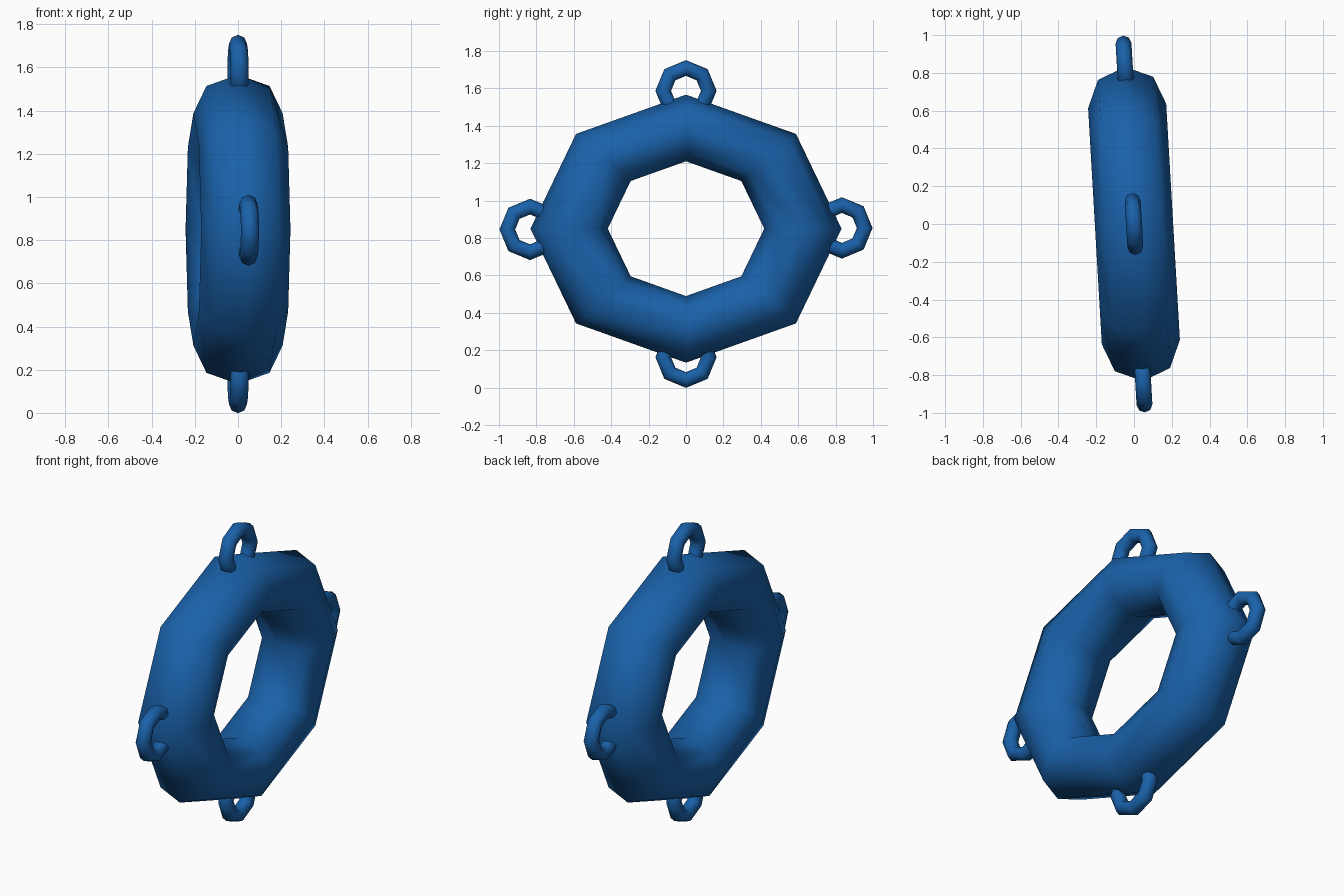
import bpy
import math

if "Cube" in bpy.data.objects:
    bpy.data.objects.remove(bpy.data.objects["Cube"])

TILT = 0.058      # slight turn about the vertical axis
CENTRE_Z = 0.85

blue = bpy.data.materials.new("blue")
blue.diffuse_color = (0.01, 0.12, 0.40, 1)
blue.use_nodes = True
blue.node_tree.nodes["Principled BSDF"].inputs["Base Color"].default_value = blue.diffuse_color


def ring(name, loc, major, minor, squash=1.0):
    """Eight-sided upright ring whose hole faces along x."""
    bpy.ops.mesh.primitive_torus_add(
        major_segments=8, minor_segments=8,
        major_radius=major, minor_radius=minor,
        location=loc, rotation=(0, math.pi / 2, TILT))
    ob = bpy.context.object
    ob.name = name
    ob.scale = (squash, 1, 1)   # local x is vertical
    bpy.ops.object.transform_apply(location=False, rotation=True, scale=True)
    bpy.ops.object.shade_smooth()
    ob.data.materials.append(blue)
    return ob


# Main float body, a little wider than tall
ring("float_body", (0, 0, CENTRE_Z), 0.626, 0.207, 0.86)

# Four small loops around the rim
loops = {
    "top_loop": (0, 1.587),
    "bottom_loop": (0, 0.163),
    "back_loop": (0.835, 0.854),
    "front_loop": (-0.835, 0.846),
}
for name, (r, z) in loops.items():
    loc = (-r * math.sin(TILT), r * math.cos(TILT), z)
    ring(name, loc, 0.122, 0.042)
